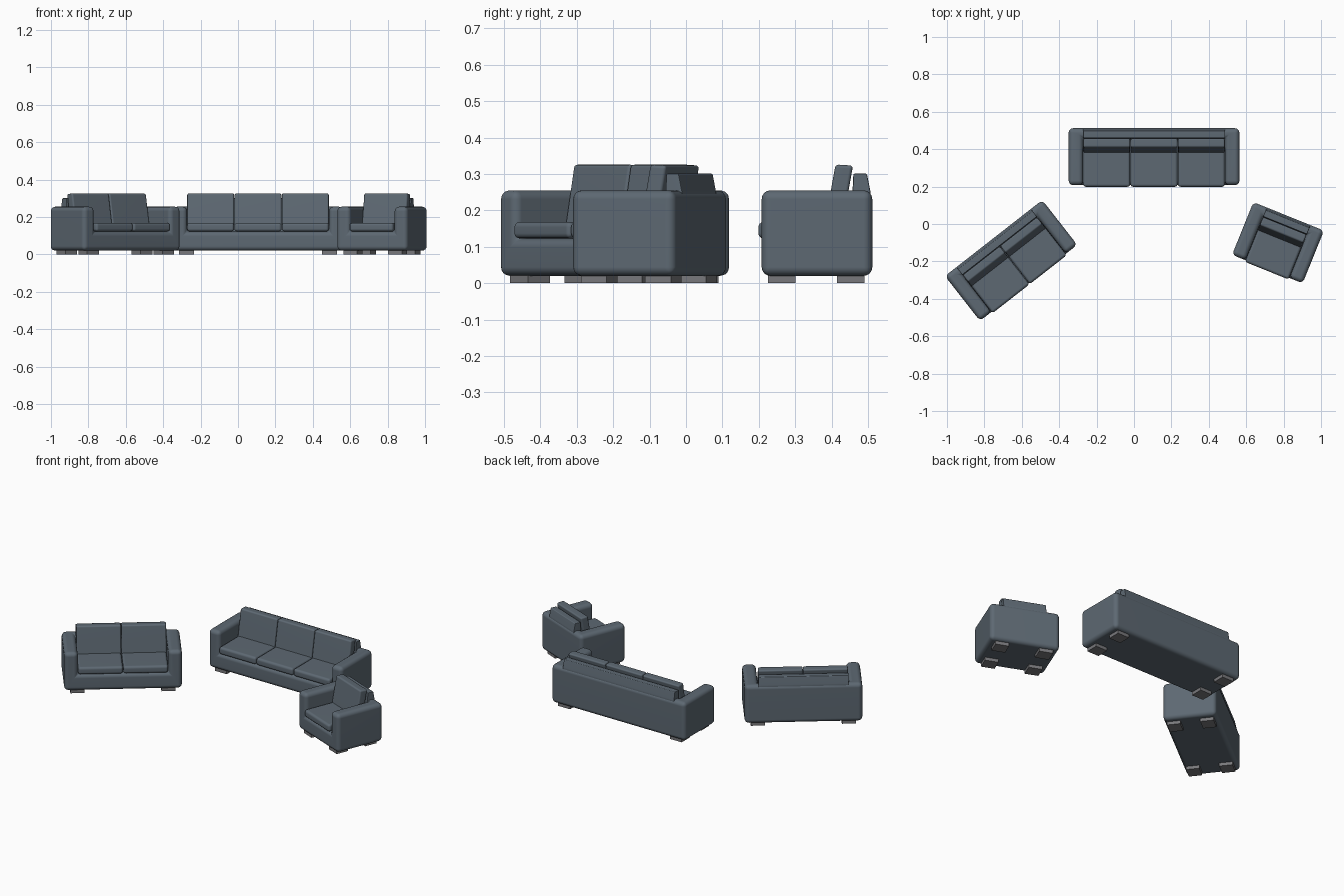
import bpy, bmesh, math
from mathutils import Matrix

if "Cube" in bpy.data.objects:
    bpy.data.objects.remove(bpy.data.objects["Cube"])

ARM, SEAT, D = 0.077, 0.253, 0.304      # arm width, cushion width, depth


def material(name, rgb):
    m = bpy.data.materials.new(name)
    m.diffuse_color = (*rgb, 1)
    m.use_nodes = True
    m.node_tree.nodes["Principled BSDF"].inputs["Base Color"].default_value = m.diffuse_color
    return m


FABRIC = material("slate_fabric", (0.11, 0.14, 0.17))
FOOT = material("foot_grey", (0.19, 0.19, 0.20))


def finish(name, bm, place, mat, bevel=0.0, segs=4):
    """Round every real edge, then turn the mesh into a placed object."""
    bmesh.ops.recalc_face_normals(bm, faces=bm.faces)
    if bevel:
        bmesh.ops.bevel(bm, geom=bm.edges[:], offset=bevel, segments=segs,
                        profile=0.5, affect='EDGES', clamp_overlap=True)
    me = bpy.data.meshes.new(name)
    bm.to_mesh(me)
    bm.free()
    ob = bpy.data.objects.new(name, me)
    bpy.context.collection.objects.link(ob)
    me.materials.append(mat)
    ob.matrix_world = place
    bpy.ops.object.select_all(action='DESELECT')
    ob.select_set(True)
    bpy.context.view_layer.objects.active = ob
    bpy.ops.object.shade_smooth_by_angle(angle=math.radians(40))
    if bevel:
        ob.modifiers.new("even_shading", 'WEIGHTED_NORMAL').keep_sharp = True
    return ob


def prism(profile, x0, x1):
    """Side profile of (y, z) points extruded along x."""
    bm = bmesh.new()
    a = [bm.verts.new((x0, y, z)) for y, z in profile]
    b = [bm.verts.new((x1, y, z)) for y, z in profile]
    bm.faces.new(a)
    bm.faces.new(b[::-1])
    n = len(a)
    for i in range(n):
        j = (i + 1) % n
        bm.faces.new((a[i], b[i], b[j], a[j]))
    return bm


def frame(w):
    """Box with a seat notch open to the front and top."""
    bm = bmesh.new()
    f, k, s = -D / 2, D / 2, D / 2 - 0.057          # front, back, notch back
    o, i = w / 2, w / 2 - ARM                       # outer and inner x
    lo, mid, hi = 0.02, 0.122, 0.255
    V = lambda x, y, z: bm.verts.new((x, y, z))
    fl, fr, kl, kr = V(-o, f, lo), V(o, f, lo), V(-o, k, lo), V(o, k, lo)
    FL, FR, KL, KR = V(-o, f, hi), V(o, f, hi), V(-o, k, hi), V(o, k, hi)
    nfl, nfr, nkl, nkr = V(-i, f, mid), V(i, f, mid), V(-i, s, mid), V(i, s, mid)
    NFL, NFR, NKL, NKR = V(-i, f, hi), V(i, f, hi), V(-i, s, hi), V(i, s, hi)
    for face in ((fl, fr, kr, kl), (fl, kl, KL, FL), (fr, FR, KR, kr),
                 (kl, kr, KR, KL), (fl, FL, NFL, nfl, nfr, NFR, FR, fr),
                 (FL, KL, KR, FR, NFR, NKR, NKL, NFL), (nfl, nkl, nkr, nfr),
                 (nfl, NFL, NKL, nkl), (nfr, nkr, NKR, NFR), (nkl, NKL, NKR, nkr)):
        bm.faces.new(face)
    return bm


def sofa(label, seats, x, y, angle):
    place = Matrix.Translation((x, y, 0)) @ Matrix.Rotation(math.radians(angle), 4, 'Z')
    w = 2 * ARM + seats * SEAT
    inner = w / 2 - ARM
    # arms, base and lower back in one rounded shell
    finish(label + "_frame", frame(w), place, FABRIC, 0.024)
    # raised, tapered top of the back
    back = [(0.095, 0.20), (0.148, 0.20), (0.147, 0.252), (0.137, 0.301), (0.100, 0.301)]
    finish(label + "_back_top", prism(back, -inner, inner), place, FABRIC, 0.004, 2)
    # seat and leaning back cushions
    for n in range(seats):
        a = -inner + n * SEAT + 0.001
        b = a + SEAT - 0.002
        seat = [(-0.161, 0.123), (0.09, 0.123), (0.09, 0.168), (-0.161, 0.168)]
        finish(f"{label}_seat_cushion_{n + 1}", prism(seat, a, b), place, FABRIC, 0.014)
        rest = [(0.020, 0.155), (0.069, 0.155), (0.099, 0.323), (0.051, 0.326)]
        finish(f"{label}_back_cushion_{n + 1}", prism(rest, a, b), place, FABRIC, 0.009, 3)
    # four square feet
    for sx in (-1, 1):
        for fy in (-0.097, 0.093):
            cx = sx * (w / 2 - 0.075)
            foot = [(fy - 0.038, 0), (fy + 0.038, 0), (fy + 0.038, 0.026), (fy - 0.038, 0.026)]
            finish(label + "_foot", prism(foot, cx - 0.04, cx + 0.04), place, FOOT)


sofa("three_seat_sofa", 3, 0.107, 0.36, 0)
sofa("two_seat_sofa", 2, -0.657, -0.195, 38)
sofa("armchair", 1, 0.77, -0.10, -22)
